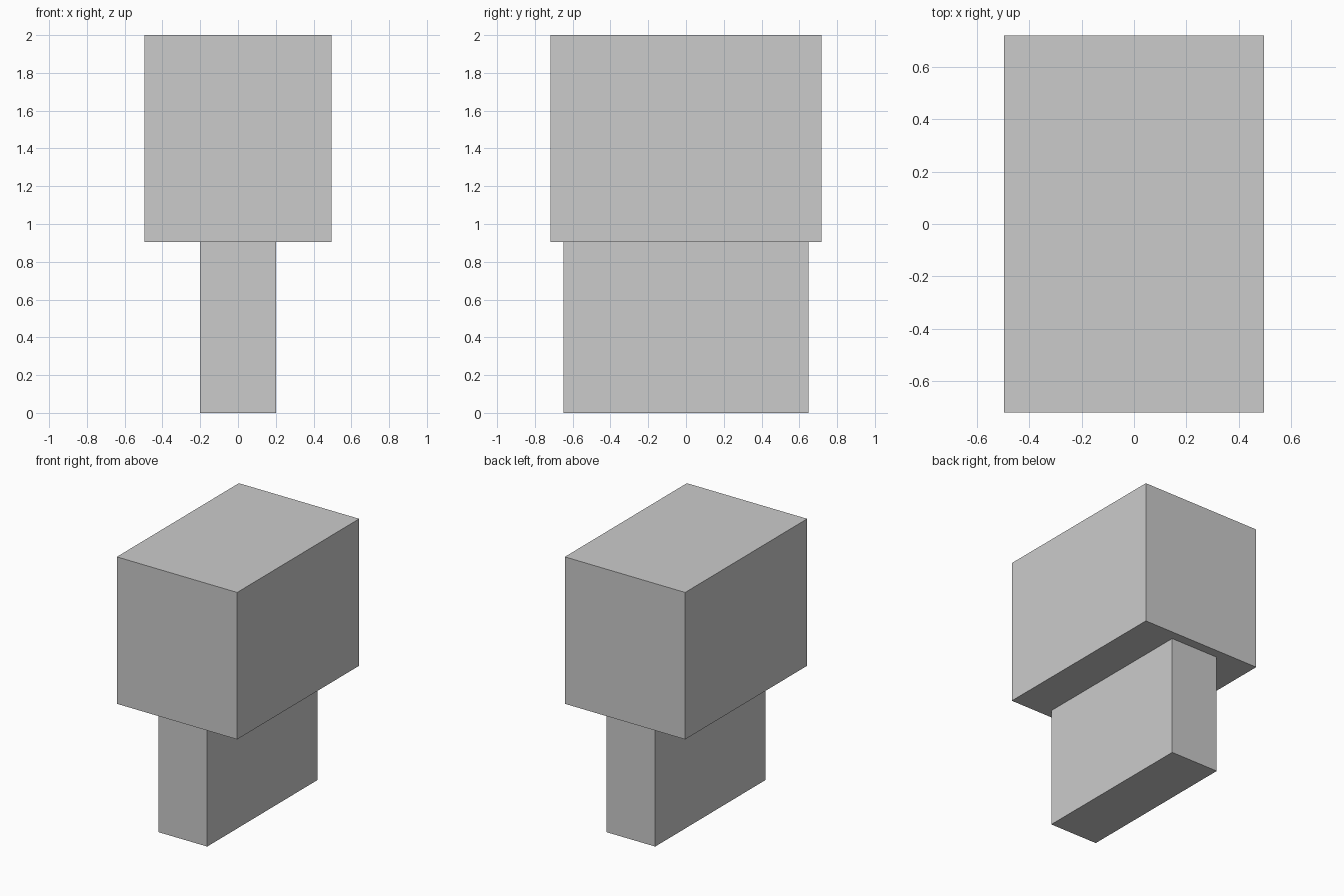
import bpy

if "Cube" in bpy.data.objects:
    bpy.data.objects.remove(bpy.data.objects["Cube"])


def box(name, width, depth, z0, z1):
    """Axis-aligned box centred on x and y, spanning z0 to z1."""
    bpy.ops.mesh.primitive_cube_add(size=1, location=(0, 0, (z0 + z1) / 2))
    obj = bpy.context.object
    obj.name = name
    obj.scale = (width, depth, z1 - z0)
    bpy.ops.object.transform_apply(location=False, rotation=False, scale=True)
    return obj


SPLIT = 0.905  # height where the stem meets the block

# Narrow lower stem
box("lower_stem", 0.40, 1.296, 0, SPLIT)

# Wide upper block
box("upper_block", 0.992, 1.437, SPLIT, 2)
